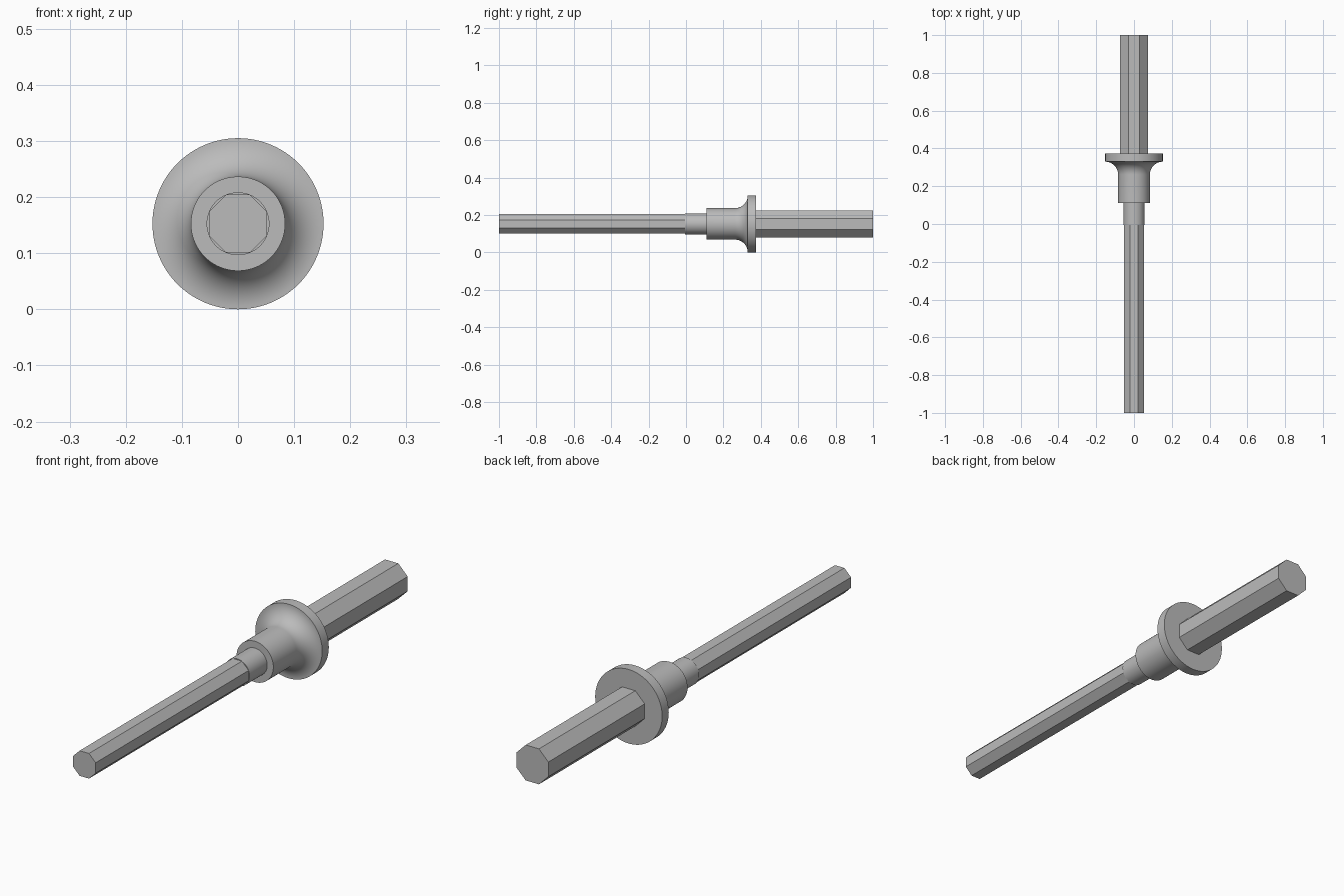
import bpy
import math

if "Cube" in bpy.data.objects:
    bpy.data.objects.remove(bpy.data.objects["Cube"], do_unlink=True)

AXIS_Z = 0.1525

steel = bpy.data.materials.new("plain grey steel")
steel.use_nodes = True
GREY = (0.5, 0.5, 0.5, 1)
steel.diffuse_color = GREY
steel.node_tree.nodes["Principled BSDF"].inputs["Base Color"].default_value = GREY


def lathe(name, profile, sides, turn=0.0, smooth=False):
    """Spin (y, radius) points round the long axis and cap both ends."""
    verts, faces = [], []
    for y, r in profile:
        for i in range(sides):
            a = turn + math.tau * i / sides
            verts.append((r * math.cos(a), y, AXIS_Z + r * math.sin(a)))
    for k in range(len(profile) - 1):
        for i in range(sides):
            j = (i + 1) % sides
            a, b = k * sides, (k + 1) * sides
            faces.append((a + i, b + i, b + j, a + j))
    faces.append(tuple(range(sides)))
    faces.append(tuple(reversed(range(len(verts) - sides, len(verts)))))
    mesh = bpy.data.meshes.new(name)
    mesh.from_pydata(verts, [], faces)
    mesh.materials.append(steel)
    obj = bpy.data.objects.new(name, mesh)
    bpy.context.collection.objects.link(obj)
    if smooth:
        bpy.ops.object.select_all(action="DESELECT")
        obj.select_set(True)
        bpy.context.view_layer.objects.active = obj
        bpy.ops.object.shade_smooth_by_angle(angle=math.radians(30))
    return obj


# Octagonal shafts with a flat on top
EIGHTH = math.pi / 8
lathe("front_shaft", [(-1, 0.056), (-0.005, 0.056)], 8, EIGHTH)
lathe("rear_shaft", [(0.373, 0.079), (1, 0.079)], 8, EIGHTH)

# Round collar, body and flared flange in one turned piece
BODY_R, RIM_R, FACE_Y = 0.084, 0.1525, 0.33
fillet = RIM_R - BODY_R
profile = [(-0.005, 0.056), (0.11, 0.056), (0.11, BODY_R)]
for i in range(17):
    a = math.pi / 2 * i / 16
    profile.append((FACE_Y - fillet + fillet * math.sin(a),
                    RIM_R - fillet * math.cos(a)))
profile.append((0.373, RIM_R))
lathe("flanged_collar", profile, 96, smooth=True)
